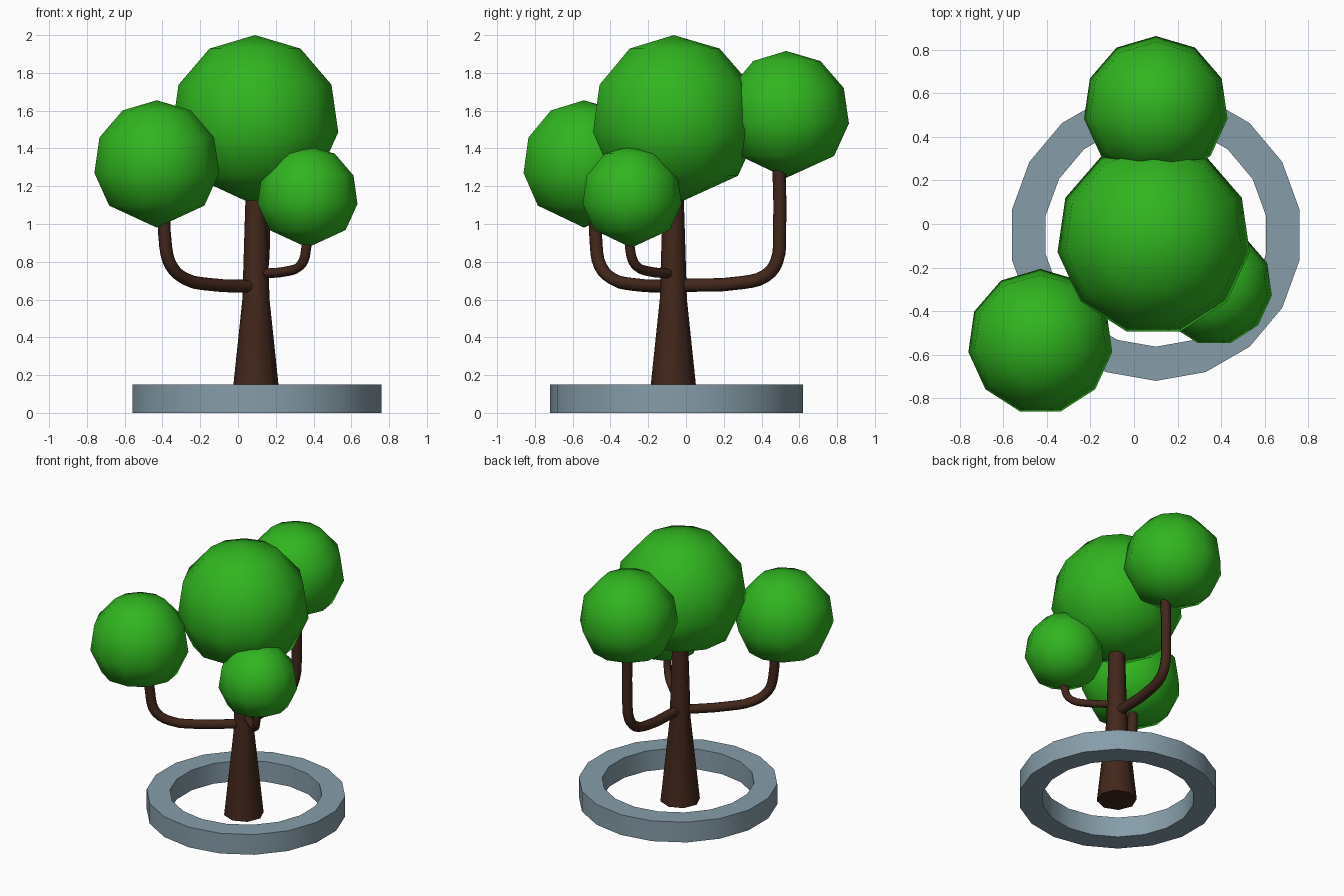
import bpy, bmesh
from math import sin, cos, pi, radians

if "Cube" in bpy.data.objects:
    bpy.data.objects.remove(bpy.data.objects["Cube"])


def material(name, color):
    m = bpy.data.materials.new(name)
    m.diffuse_color = (*color, 1)
    m.use_nodes = True
    m.node_tree.nodes["Principled BSDF"].inputs["Base Color"].default_value = m.diffuse_color
    return m


LEAF = material("leaf_green", (0.03, 0.46, 0.014))
BARK = material("bark_brown", (0.055, 0.02, 0.011))
STONE = material("stone_blue_grey", (0.24, 0.34, 0.40))


def lathe(name, profile, sides, center, mat, angle, closed=False):
    """Revolve (radius, z) points around z; radius 0 makes a pole."""
    bm = bmesh.new()
    rings = []
    for r, z in profile:
        n = sides if r > 1e-6 else 1
        rings.append([bm.verts.new((r * cos(pi / 2 + 2 * pi * i / sides),
                                    r * sin(pi / 2 + 2 * pi * i / sides), z))
                      for i in range(n)])
    pairs = list(zip(rings, rings[1:]))
    if closed:
        pairs.append((rings[-1], rings[0]))
    for a, b in pairs:
        for i in range(sides):
            j = (i + 1) % sides
            quad = [a[i % len(a)], a[j % len(a)], b[j % len(b)], b[i % len(b)]]
            bm.faces.new(list(dict.fromkeys(quad)))
    if not closed:
        for ring in (rings[0], rings[-1]):
            if len(ring) > 1:
                bm.faces.new(ring)
    bmesh.ops.recalc_face_normals(bm, faces=bm.faces)
    me = bpy.data.meshes.new(name)
    bm.to_mesh(me)
    bm.free()
    ob = bpy.data.objects.new(name, me)
    ob.location = center
    me.materials.append(mat)
    bpy.context.collection.objects.link(ob)
    bpy.ops.object.select_all(action='DESELECT')
    ob.select_set(True)
    bpy.context.view_layer.objects.active = ob
    bpy.ops.object.shade_smooth_by_angle(angle=radians(angle))
    return ob


def foliage(name, center, r):
    # 11-sided ball; rings every 1/11 turn, then straight to the bottom pole
    step = 2 * pi / 11
    prof = [(0, r)] + [(r * sin(k * step), r * cos(k * step)) for k in range(1, 5)] + [(0, -r)]
    lathe(name, prof, 11, center, LEAF, 80)


def branch(name, points, radius):
    cu = bpy.data.curves.new(name, 'CURVE')
    cu.dimensions = '3D'
    cu.bevel_depth = radius
    cu.bevel_resolution = 2
    cu.resolution_u = 3
    cu.use_fill_caps = True
    sp = cu.splines.new('BEZIER')
    sp.bezier_points.add(len(points) - 1)
    for bp, co in zip(sp.bezier_points, points):
        bp.co = co
        bp.handle_left_type = bp.handle_right_type = 'AUTO'
    sp.use_smooth = True
    cu.materials.append(BARK)
    ob = bpy.data.objects.new(name, cu)
    bpy.context.collection.objects.link(ob)


# Planter ring around the base
lathe("planter_ring", [(0.67, 0), (0.67, 0.15), (0.513, 0.15), (0.513, 0)],
      18, (0.10, -0.05, 0), STONE, 30, closed=True)

# Tapered trunk
lathe("trunk", [(0.135, 0), (0.072, 0.6), (0.055, 1.15)],
      8, (0.095, -0.067, 0), BARK, 55)

# Branches
branch("left_branch", [(0.07, -0.09, 0.67), (-0.15, -0.28, 0.68), (-0.28, -0.39, 0.71),
                       (-0.355, -0.455, 0.78), (-0.383, -0.475, 0.88),
                       (-0.39, -0.478, 1.12)], 0.034)
branch("back_branch", [(0.10, -0.01, 0.675), (0.11, 0.30, 0.69), (0.12, 0.42, 0.725),
                       (0.13, 0.48, 0.80), (0.135, 0.495, 0.95),
                       (0.135, 0.49, 1.38)], 0.035)
branch("right_branch", [(0.14, -0.09, 0.738), (0.26, -0.20, 0.75), (0.325, -0.26, 0.775),
                        (0.355, -0.29, 0.83), (0.36, -0.298, 0.98)], 0.026)

# Leaf balls
foliage("main_crown", (0.09, -0.065, 1.55), 0.45)
foliage("back_crown", (0.10, 0.53, 1.58), 0.336)
foliage("left_crown", (-0.43, -0.54, 1.318), 0.337)
foliage("right_crown", (0.368, -0.29, 1.145), 0.27)
